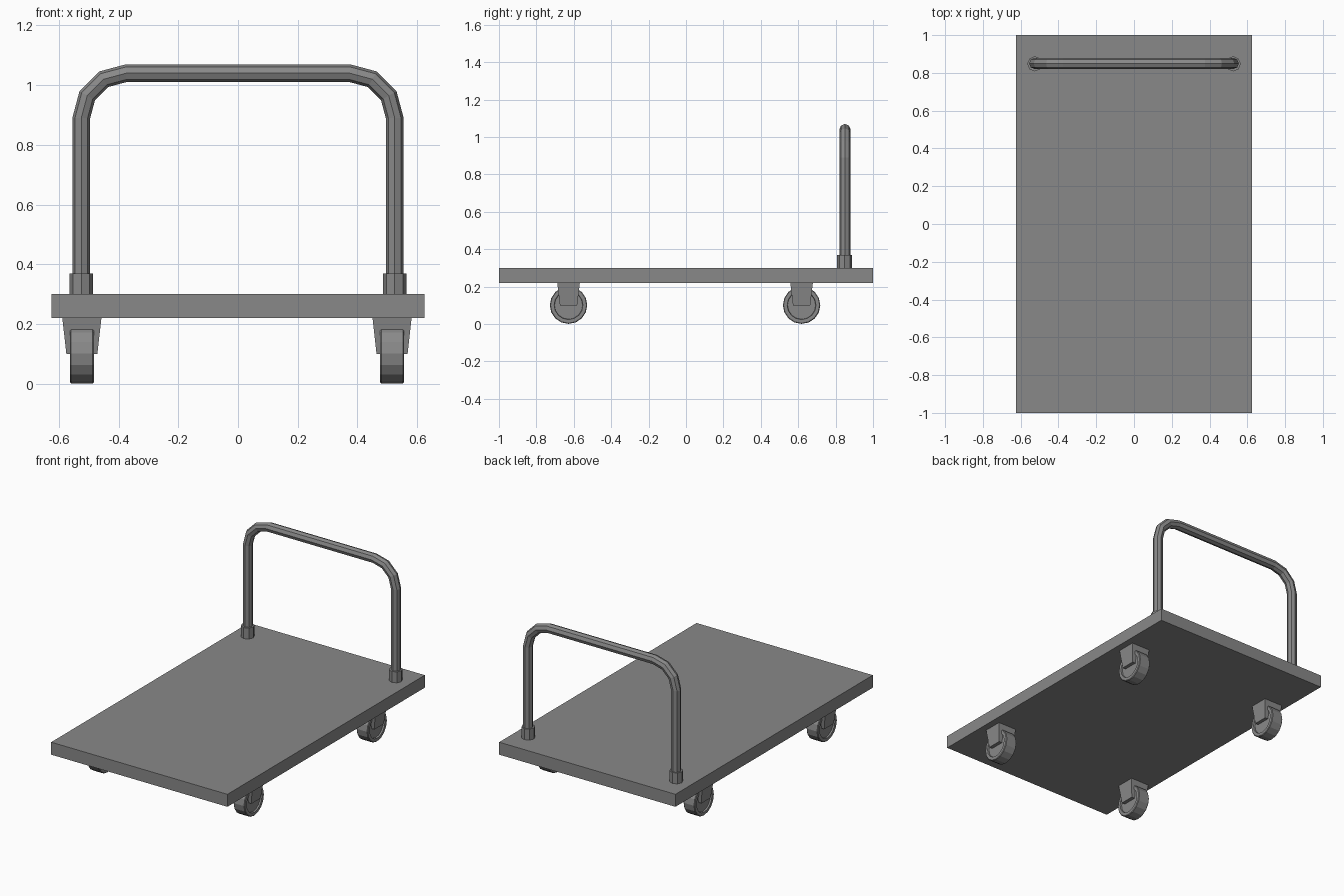
import bpy, bmesh, math
from mathutils import Vector

if "Cube" in bpy.data.objects:
    bpy.data.objects.remove(bpy.data.objects["Cube"])

grey = bpy.data.materials.new("mid_grey")
grey.diffuse_color = (0.25, 0.25, 0.25, 1)
grey.use_nodes = True
grey.node_tree.nodes["Principled BSDF"].inputs["Base Color"].default_value = grey.diffuse_color


def build(name, rings, closed=False):
    """Skin a list of equal vertex rings, capping both ends."""
    bm = bmesh.new()
    loops = [[bm.verts.new(p) for p in ring] for ring in rings]
    n = len(loops[0])
    for a, b in zip(loops, loops[1:]):
        for i in range(n):
            j = (i + 1) % n
            bm.faces.new((a[i], a[j], b[j], b[i]))
    bm.faces.new(loops[0])
    bm.faces.new(loops[-1])
    bmesh.ops.recalc_face_normals(bm, faces=bm.faces)
    mesh = bpy.data.meshes.new(name)
    bm.to_mesh(mesh)
    bm.free()
    mesh.materials.append(grey)
    obj = bpy.data.objects.new(name, mesh)
    bpy.context.collection.objects.link(obj)
    return obj


def rect(cx, cy, z, hx, hy):
    return [Vector((cx + sx * hx, cy + sy * hy, z))
            for sx, sy in ((-1, -1), (1, -1), (1, 1), (-1, 1))]


def circle(center, u, v, r, n):
    return [center + r * (math.cos(2 * math.pi * i / n) * u + math.sin(2 * math.pi * i / n) * v)
            for i in range(n)]


X, Y, Z = Vector((1, 0, 0)), Vector((0, 1, 0)), Vector((0, 0, 1))

# flat deck
build("deck", [rect(0, 0, 0.22, 0.625, 1), rect(0, 0, 0.30, 0.625, 1)])

# push handle: octagonal tube with three-step bends
HX, HY, BEND, BZ = 0.525, 0.85, 0.15, 0.89
rings = [circle(Vector((-HX, HY, 0.29)), X, Y, 0.03, 8)]
for side, angles in ((-1, (180, 150, 120, 90)), (1, (90, 60, 30, 0))):
    for deg in angles:
        a = math.radians(deg)
        out = Vector((math.cos(a), 0, math.sin(a)))
        c = Vector((side * (HX - BEND), HY, BZ)) + out * BEND
        rings.append(circle(c, -out, Y, 0.03, 8))
rings.append(circle(Vector((HX, HY, 0.29)), -X, Y, 0.03, 8))
build("push_handle", rings)

# handle sockets
for s, side in ((-1, "left"), (1, "right")):
    build("handle_socket_" + side,
          [circle(Vector((s * HX, 0.848, z)), X, Y, 0.04, 8) for z in (0.295, 0.37)])

# casters: tapered fork block and 16-sided wheel with recessed hub
wheel_profile = [(-0.03, 0.075), (-0.04, 0.077), (-0.04, 0.096), (-0.036, 0.1),
                 (0.036, 0.1), (0.04, 0.096), (0.04, 0.077), (0.03, 0.075)]
for cx, xn in ((-0.523, "left"), (0.516, "right")):
    for cy, yn in ((-0.628, "front"), (0.618, "rear")):
        build(f"caster_fork_{yn}_{xn}",
              [rect(cx, cy, 0.10, 0.052, 0.046), rect(cx, cy, 0.225, 0.066, 0.061)])
        build(f"caster_wheel_{yn}_{xn}",
              [circle(Vector((cx + dx, cy, 0.101)), Y, Z, r, 16) for dx, r in wheel_profile])
